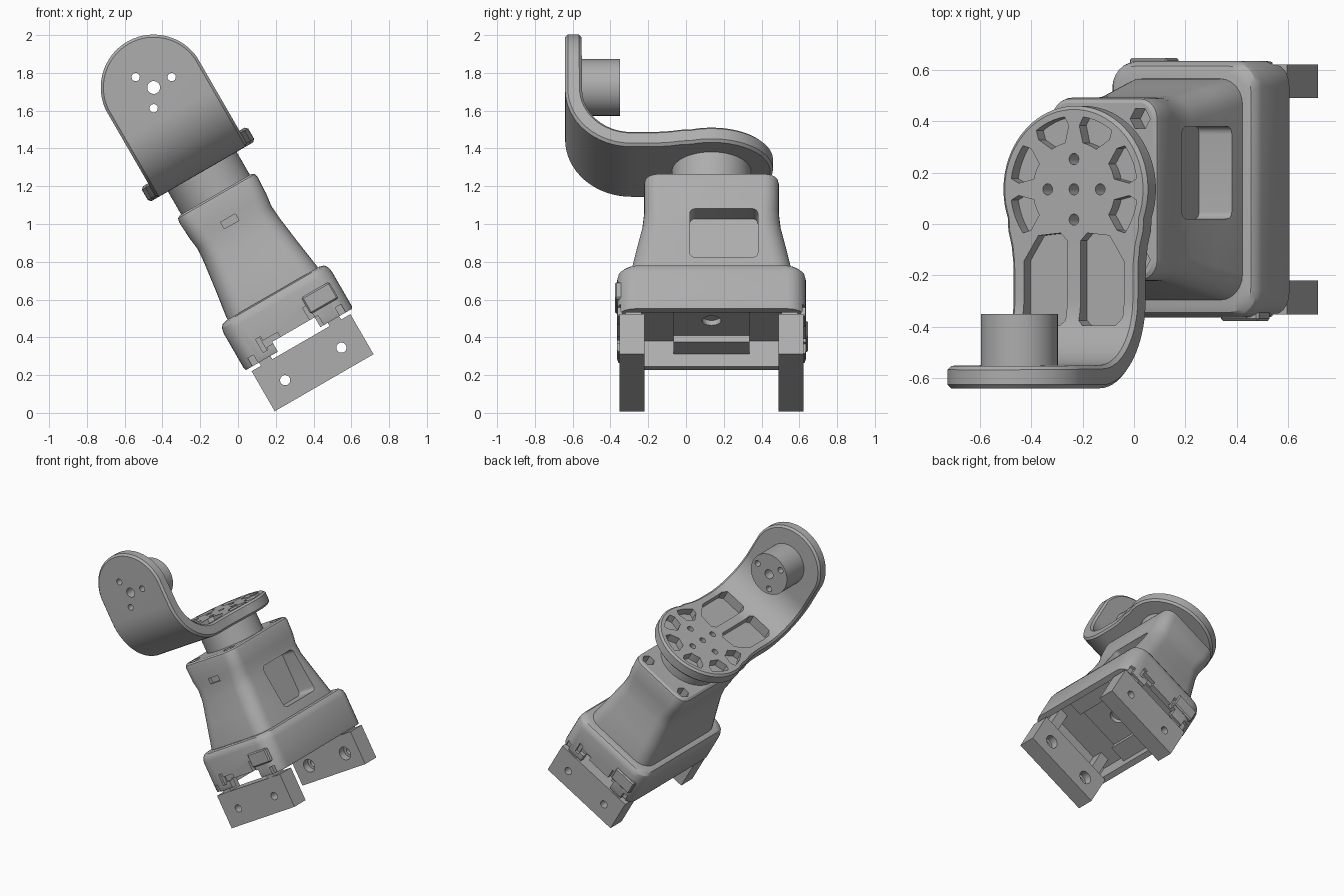
import bpy, bmesh, math
from mathutils import Matrix, Vector

cube = bpy.data.objects.get("Cube")
if cube:
    bpy.data.objects.remove(cube, do_unlink=True)

grey = bpy.data.materials.new("mid grey")
grey.use_nodes = True
COLOUR = (0.42, 0.42, 0.42, 1)
grey.diffuse_color = COLOUR
grey.node_tree.nodes["Principled BSDF"].inputs["Base Color"].default_value = COLOUR

# Parts are built upright around the joint axis, then leaned sideways
LEAN = Matrix.Translation((0.411, 0.135, 0.2375)) @ Matrix.Rotation(math.radians(-30), 4, 'Y')


def make(name, bm):
    bmesh.ops.recalc_face_normals(bm, faces=bm.faces)
    mesh = bpy.data.meshes.new(name)
    bm.to_mesh(mesh)
    bm.free()
    mesh.materials.append(grey)
    obj = bpy.data.objects.new(name, mesh)
    bpy.context.collection.objects.link(obj)
    return obj


def loft(name, rings):
    bm = bmesh.new()
    loops = [[bm.verts.new(p) for p in ring] for ring in rings]
    n = len(loops[0])
    for a, b in zip(loops, loops[1:]):
        for i in range(n):
            bm.faces.new((a[i], a[(i + 1) % n], b[(i + 1) % n], b[i]))
    bm.faces.new(loops[0][::-1])
    bm.faces.new(loops[-1])
    return make(name, bm)


def prism(name, outline, axis, lo, hi):
    place = {'X': lambda p, h: (h, p[0], p[1]),
             'Y': lambda p, h: (p[0], h, p[1]),
             'Z': lambda p, h: (p[0], p[1], h)}[axis]
    return loft(name, [[place(p, h) for p in outline] for h in (lo, hi)])


def arc(cx, cy, r, start, end, n):
    angles = [math.radians(start + (end - start) * i / n) for i in range(n + 1)]
    return [(cx + r * math.cos(a), cy + r * math.sin(a)) for a in angles]


def rod(name, cx, cy, r, axis, lo, hi, sides=32):
    return prism(name, arc(cx, cy, r, 0, 360, sides)[:-1], axis, lo, hi)


def rounded(hx, hy, r, n=6):
    pts = []
    for i, (sx, sy) in enumerate(((1, 1), (-1, 1), (-1, -1), (1, -1))):
        pts += arc(sx * (hx - r), sy * (hy - r), r, 90 * i, 90 * i + 90, n)
    return pts


def box(name, x0, x1, y0, y1, z0, z1):
    return prism(name, [(x0, y0), (x1, y0), (x1, y1), (x0, y1)], 'Z', z0, z1)


def tapered(name, sections):
    return loft(name, [[(x, y, w) for x, y in rounded(hx, hy, r)] for w, hx, hy, r in sections])


def apply(obj, mod):
    with bpy.context.temp_override(object=obj, active_object=obj):
        bpy.ops.object.modifier_apply(modifier=mod.name)


def combine(obj, others, operation='DIFFERENCE'):
    for other in others:
        mod = obj.modifiers.new("combine", 'BOOLEAN')
        mod.operation, mod.object, mod.solver = operation, other, 'EXACT'
        apply(obj, mod)
        bpy.data.objects.remove(other, do_unlink=True)


def bevel(obj, width, segments=1):
    mod = obj.modifiers.new("bevel", 'BEVEL')
    mod.width, mod.segments = width, segments
    mod.limit_method, mod.angle_limit = 'ANGLE', math.radians(50)
    apply(obj, mod)


def finish(obj):
    obj.data.transform(LEAN)
    bpy.ops.object.select_all(action='DESELECT')
    obj.select_set(True)
    bpy.context.view_layer.objects.active = obj
    bpy.ops.object.shade_smooth_by_angle(angle=math.radians(30))


# Bent bracket: an L strip trimmed by its plan and front outlines
AXIS_W = 1.715
strip = ([(0.4, 1.2)] + arc(-0.425, 1.55, 0.35, 270, 180, 16) + [(-0.775, 2.1), (-0.69, 2.1)]
         + arc(-0.425, 1.55, 0.26, 180, 270, 16) + [(0.4, 1.29)])
bracket = prism("bent_bracket", strip, 'X', -0.45, 0.45)
side = [(0.303, -0.16), (0.288, -0.22), (0.281, -0.28), (0.279, -0.34), (0.279, -1)]
plan = arc(0, 0, 0.325, -20, 200, 48) + [(-x, y) for x, y in side] + side[::-1]
front = [(-0.42, 1), (0.42, 1), (0.42, 1.4)] + arc(0, AXIS_W, 0.28, 0, 180, 40) + [(-0.42, 1.4)]
combine(bracket, [prism("plan", plan, 'Z', 1, 2.3), prism("front", front, 'Y', -1, 1)], 'INTERSECT')
bevel(bracket, 0.014)

# Pockets and holes in the turntable plate
cuts = []
for a in (-22.5, 22.5, 67.5, 112.5, 157.5, 202.5):
    wedge = arc(0, 0, 0.285, a - 14, a + 14, 8) + arc(0, 0, 0.25, a + 17, a + 17, 1)[:1]
    wedge += arc(0, 0, 0.185, a + 10, a - 10, 4) + arc(0, 0, 0.25, a - 17, a - 17, 1)[:1]
    cuts.append(prism("pocket", wedge, 'Z', 1.235, 1.4))
for s in (-1, 1):
    slot = [(0.03, -0.51), (0.05, -0.53), (0.20, -0.53), (0.225, -0.5), (0.225, -0.28),
            (0.16, -0.18), (0.06, -0.17), (0.03, -0.2)]
    cuts.append(prism("pocket", [(s * x, y) for x, y in slot], 'Z', 1.24, 1.5))
for x, y in ((0, 0), (0.118, 0), (-0.118, 0), (0, 0.118), (0, -0.118)):
    cuts.append(rod("hole", x, y, 0.022, 'Z', 1.215, 1.4, 16))
combine(bracket, cuts)

# Round boss on the upright, drilled together with the bracket
boss = rod("pivot_boss", 0, AXIS_W, 0.15, 'Y', -0.70, -0.485, 48)
for part in (bracket, boss):
    drills = [rod("hole", 0, AXIS_W, 0.034, 'Y', -1, -0.3, 20)]
    for a in (0, 120, 240):
        (x, w), = arc(0, AXIS_W, 0.11, a, a, 1)[:1]
        drills.append(rod("hole", x, w, 0.022, 'Y', -1, -0.3, 16))
    combine(part, drills)
    finish(part)

finish(rod("turret_neck", 0, 0, 0.21, 'Z', 1.0, 1.21, 64))

# Tapered housing
housing = tapered("housing", [(0.40, 0.28, 0.435, 0.1), (0.47, 0.275, 0.43, 0.1),
                              (0.62, 0.253, 0.4, 0.1), (0.78, 0.232, 0.366, 0.1),
                              (0.86, 0.226, 0.357, 0.09), (0.93, 0.235, 0.357, 0.08),
                              (1.03, 0.24, 0.357, 0.08), (1.05, 0.235, 0.352, 0.075),
                              (1.06, 0.22, 0.337, 0.06)])
window = prism("window", [(y + 0.065, w + 0.683) for y, w in rounded(0.18, 0.16, 0.03)], 'X', 0.12, 0.5)
cuts = [window, box("slot", -0.05, 0.04, -0.5, -0.33, 0.88, 0.92)]
for x in (-0.165, 0.165):
    for y in (-0.275, 0.275):
        cuts.append(rod("hole", x, y, 0.045, 'Z', 0.98, 1.2, 6))
combine(housing, cuts)
finish(housing)

# Hollow base with clip cut-outs, the same on both faces after half a turn
base = tapered("base_shell", [(0.175, 0.325, 0.495, 0.09), (0.19, 0.33, 0.50, 0.1),
                              (0.40, 0.33, 0.50, 0.1), (0.43, 0.324, 0.494, 0.1),
                              (0.448, 0.31, 0.48, 0.1), (0.455, 0.285, 0.455, 0.09)])
cuts = [box("cavity", -0.285, 0.285, -0.455, 0.455, 0, 0.33)]
for s in (-1, 1):
    for x0, x1, d, w0, w1 in ((-0.13, 0.15, 0.3, 0.1, 0.235), (-0.2, -0.17, 0.47, 0.21, 0.29),
                              (-0.2, -0.08, 0.47, 0.225, 0.265), (0.1, 0.13, 0.47, 0.2, 0.31),
                              (-0.285, -0.25, 0.47, 0.1, 0.225), (0.25, 0.285, 0.47, 0.1, 0.225)):
        cuts.append(box("notch", *sorted((s * x0, s * x1)), *sorted((-s * d, -s * 0.6)), w0, w1))
combine(base, cuts)
finish(base)

for s, label in ((-1, "front"), (1, "back")):
    # Raised clip plate
    clip = box(label + "_clip", *sorted((-s * 0.12, -s * 0.29)), *sorted((s * 0.46, s * 0.512)), 0.26, 0.36)
    bevel(clip, 0.008)
    finish(clip)
    # Foot block with counterbored bolt holes
    foot = box(label + "_foot", -0.302, 0.302, *sorted((s * 0.355, s * 0.487)), -0.09, 0.155)
    cuts = []
    for x in (-0.172, 0.172):
        cuts.append(rod("bolt", x, 0.025, 0.027, 'Y', -0.6, 0.6, 20))
        cuts.append(rod("bore", x, 0.025, 0.047, 'Y', *sorted((s * 0.3, s * 0.41)), 24))
    combine(foot, cuts)
    finish(foot)
    # Tabs joining the foot to the base
    for x in (-0.21, 0.21):
        finish(box(label + "_foot_tab", x - 0.035, x + 0.035, *sorted((s * 0.37, s * 0.48)), 0.1, 0.34))

# Inner plate seen from below
plate = box("inner_plate", -0.286, 0.286, -0.2, 0.2, 0.25, 0.35)
combine(plate, [box("groove", -0.16, 0.16, -0.3, 0.3, 0.2, 0.29), rod("hole", 0, 0, 0.05, 'Z', 0.2, 0.32)])
finish(plate)
